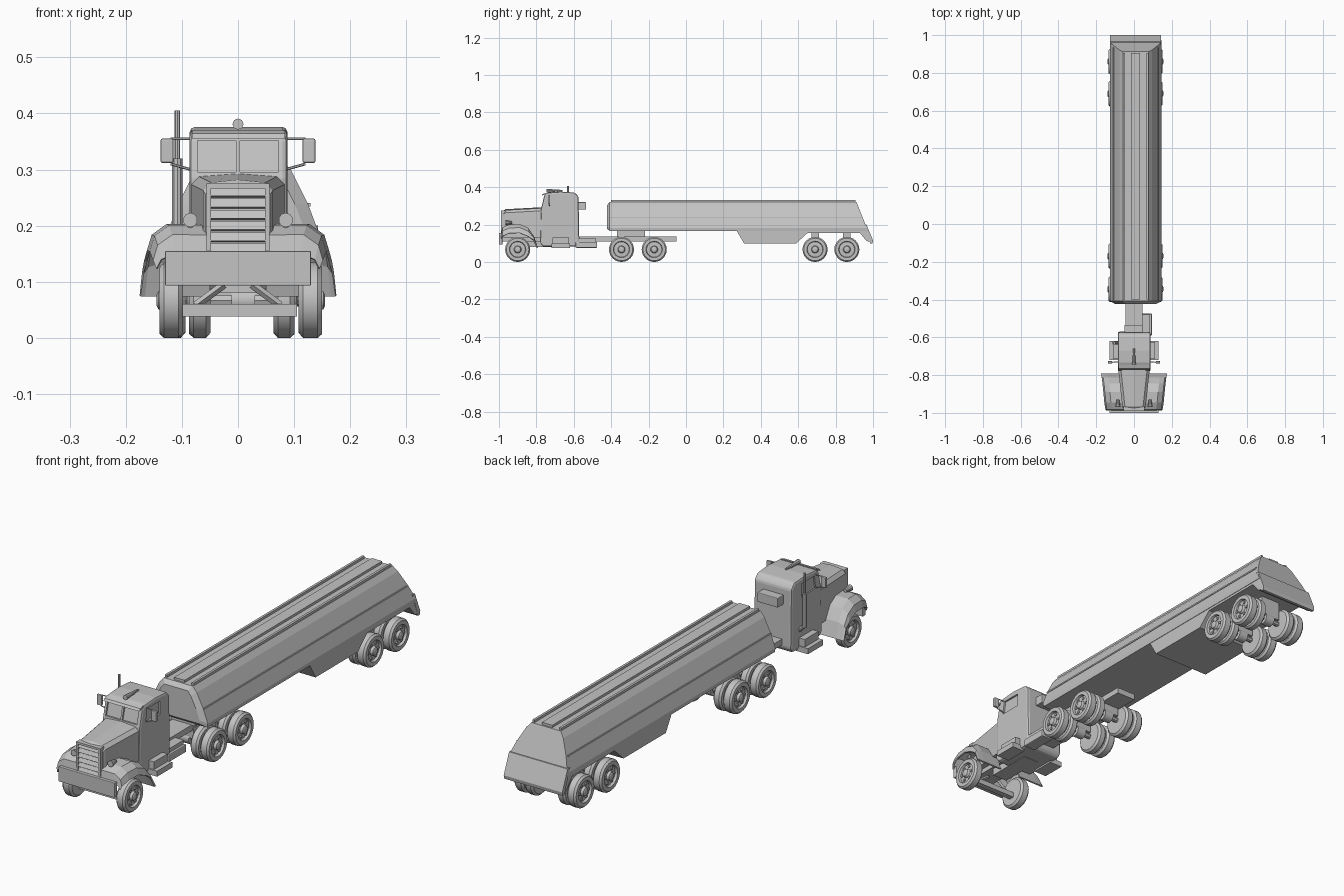
import bpy, bmesh, math
from mathutils import Vector, Matrix

cube = bpy.data.objects.get("Cube")
if cube:
    bpy.data.objects.remove(cube, do_unlink=True)

grey = bpy.data.materials.new("light_grey")
grey.use_nodes = True
colour = (0.55, 0.55, 0.55, 1)
grey.diffuse_color = colour
grey.node_tree.nodes["Principled BSDF"].inputs["Base Color"].default_value = colour

TRAILER_X = 0.009  # the trailer sits slightly off the tractor's centre line


def finish(name, bm, smooth=False, bevel=0):
    bmesh.ops.recalc_face_normals(bm, faces=bm.faces)
    mesh = bpy.data.meshes.new(name)
    bm.to_mesh(mesh)
    bm.free()
    mesh.materials.append(grey)
    if smooth:
        mesh.polygons.foreach_set("use_smooth", [True] * len(mesh.polygons))
        mesh.set_sharp_from_angle(angle=math.radians(35))
    ob = bpy.data.objects.new(name, mesh)
    bpy.context.collection.objects.link(ob)
    if bevel:
        mod = ob.modifiers.new("Bevel", 'BEVEL')
        mod.width, mod.segments, mod.limit_method = bevel, 2, 'ANGLE'
    return ob


def loft(name, rings, bevel=0):
    """Skin between closed rings of points and cap both ends."""
    bm = bmesh.new()
    rows = [[bm.verts.new(p) for p in ring] for ring in rings]
    n = len(rows[0])
    for a, b in zip(rows, rows[1:]):
        for i in range(n):
            j = (i + 1) % n
            bm.faces.new((a[i], a[j], b[j], b[i]))
    bm.faces.new(rows[0])
    bm.faces.new(rows[-1])
    return finish(name, bm, bevel=bevel)


def prism(name, x0, x1, profile, bevel=0):
    """Side profile in (y, z) extruded across x."""
    return loft(name, [[(x, y, z) for y, z in profile] for x in (x0, x1)], bevel)


def box(name, x0, x1, y0, y1, z0, z1, bevel=0):
    return prism(name, x0, x1, [(y0, z0), (y1, z0), (y1, z1), (y0, z1)], bevel)


def rod(name, a, b, r, sides=8, r2=None):
    a, b = Vector(a), Vector(b)
    bm = bmesh.new()
    turn = (b - a).to_track_quat('Z', 'Y').to_matrix().to_4x4()
    bmesh.ops.create_cone(bm, cap_ends=True, segments=sides, radius1=r,
                          radius2=r if r2 is None else r2, depth=(b - a).length,
                          matrix=Matrix.Translation((a + b) / 2) @ turn)
    return finish(name, bm, True)


def wheel(name, x, y, half, side):
    """Tyre, dished rim and hub turned around the axle, plus rim bosses."""
    w, steps = half, 24
    profile = [(0.012, -w), (0.058, -w), (0.067, -w + 0.008), (0.067, w - 0.008),
               (0.06, w), (0.044, w), (0.041, w - 0.01), (0.02, w - 0.008),
               (0.016, w + 0.002), (0.01, w + 0.005)]
    bm = bmesh.new()
    rings = []
    for k in range(steps):
        t = math.tau * k / steps
        rings.append([bm.verts.new((x + side * u, y + r * math.cos(t), 0.067 + r * math.sin(t)))
                      for r, u in profile])
    for k in range(steps):
        a, b = rings[k], rings[(k + 1) % steps]
        for i in range(len(profile) - 1):
            bm.faces.new((a[i], a[i + 1], b[i + 1], b[i]))
    for end in (0, -1):
        bm.faces.new([ring[end] for ring in rings])
    for k in range(6):
        t = math.tau * k / 6
        spot = Matrix.Translation((x + side * (w - 0.008), y + 0.03 * math.cos(t), 0.067 + 0.03 * math.sin(t)))
        bmesh.ops.create_cone(bm, cap_ends=True, segments=6, radius1=0.006, radius2=0.006, depth=0.008,
                              matrix=spot @ Matrix.Rotation(math.pi / 2, 4, 'Y'))
    finish(name, bm, True)


# Wheels and axles
for side, label in ((1, "left"), (-1, "right")):
    wheel(f"front_wheel_{label}", 0.005 + side * 0.124, -0.9, 0.021, side)
    for i, y in enumerate((-0.345, -0.17, 0.69, 0.86)):
        wheel(f"outer_wheel_{label}_{i}", 0.007 + side * 0.122, y, 0.021, side)
        wheel(f"inner_wheel_{label}_{i}", 0.007 + side * 0.075, y, 0.019, side)
for i, y in enumerate((-0.345, -0.17, 0.69, 0.86)):
    rod(f"axle_{i}", (-0.1, y, 0.067), (0.11, y, 0.067), 0.011)
    rod(f"differential_{i}", (-0.012, y, 0.067), (0.03, y, 0.067), 0.025, 12)
    box(f"axle_hanger_{i}", -0.04, 0.05, y - 0.02, y + 0.02, 0.075, 0.16 if y > 0 else 0.12)
box("front_axle", -0.105, 0.105, -0.912, -0.888, 0.038, 0.06)
for s in (1, -1):
    rod(f"axle_brace_{s}", (s * 0.075, -0.9, 0.058), (s * 0.025, -0.9, 0.095), 0.007, 4)

# Tractor frame and front end
box("frame", -0.045, 0.045, -0.98, -0.05, 0.11, 0.135)
box("engine_sump", -0.035, 0.035, -0.86, -0.66, 0.08, 0.13)
box("coupling_plate", -0.05, 0.06, -0.37, -0.22, 0.133, 0.168)
box("front_bumper", -0.13, 0.13, -1.0, -0.982, 0.093, 0.155, 0.002)
box("bumper_plate", -0.025, 0.012, -0.99, -0.975, 0.135, 0.147)


# Hood with chamfered shoulders, then grille slats
def hood_ring(y, half, top):
    c = 0.014
    return [(-half, y, 0.13), (half, y, 0.13), (half, y, top - c), (half - c, y, top),
            (0, y, top + 0.005), (c - half, y, top), (-half, y, top - c)]


loft("hood", [hood_ring(-0.975, 0.058, 0.27), hood_ring(-0.965, 0.062, 0.277),
              hood_ring(-0.765, 0.084, 0.288)])
for i in range(6):
    z = 0.15 + i * 0.02
    prism(f"grille_slat_{i}", -0.05, 0.05, [(-0.972, z), (-0.988, z + 0.003), (-0.98, z + 0.018), (-0.972, z + 0.018)])
for s in (1, -1):
    box(f"grille_side_{s}", min(s * 0.048, s * 0.056), max(s * 0.048, s * 0.056), -0.99, -0.97, 0.14, 0.27)
box("grille_cap", -0.056, 0.056, -0.99, -0.965, 0.266, 0.275)

# Fenders: an arch in side view, widening and dropping towards the outside
arch = [(-0.985, 0.15), (-0.98, 0.182), (-0.945, 0.198), (-0.89, 0.2), (-0.845, 0.18),
        (-0.815, 0.135), (-0.795, 0.075)]
for s in (1, -1):
    bm = bmesh.new()
    rows = []
    for x, drop in ((0.05, 0), (0.125, 0), (0.15, 0.018), (0.15, 0.045)):
        row = []
        for i, (y, z) in enumerate(arch):
            flare = (i / 6 - 0.45) * 0.03 * (x > 0.1)
            low = drop * min(1, max(0, z - 0.1) * 12)
            row.append(bm.verts.new((s * (x + flare + (0.008 if drop > 0.04 else 0)), y, z - low)))
        rows.append(row)
    for a, b in zip(rows, rows[1:]):
        for i in range(len(arch) - 1):
            bm.faces.new((a[i], a[i + 1], b[i + 1], b[i]))
    fender = finish(f"fender_{s}", bm)
    mod = fender.modifiers.new("Thickness", 'SOLIDIFY')
    mod.thickness, mod.offset = 0.006, 0
    rod(f"headlight_{s}", (s * 0.085, -0.965, 0.21), (s * 0.085, -0.93, 0.21), 0.013, 10, 0.007)
    rod(f"headlight_stalk_{s}", (s * 0.085, -0.95, 0.18), (s * 0.085, -0.95, 0.205), 0.006, 6)

# Cab with recessed windows
cab = prism("cab", -0.086, 0.088, [(-0.78, 0.1), (-0.775, 0.285), (-0.757, 0.358), (-0.74, 0.371), (-0.67, 0.376),
                                   (-0.595, 0.371), (-0.575, 0.35), (-0.57, 0.1), (-0.585, 0.082), (-0.765, 0.082)], 0.009)


def cut_window(name, x0, x1, profile):
    cutter = prism(name, x0, x1, profile)
    cutter.hide_render = True
    cutter.hide_set(True)
    cutter.display_type = 'WIRE'
    mod = cab.modifiers.new(name, 'BOOLEAN')
    mod.operation, mod.solver, mod.object = 'DIFFERENCE', 'EXACT', cutter


pane = [(-0.8, 0.296), (-0.765, 0.296), (-0.75, 0.352), (-0.8, 0.352)]
door_pane = [(-0.735, 0.295), (-0.64, 0.295), (-0.64, 0.35), (-0.725, 0.35)]
for s in (1, -1):
    cut_window(f"windshield_cutter_{s}", min(s * 0.004, s * 0.072), max(s * 0.004, s * 0.072), pane)
    cut_window(f"door_window_cutter_{s}", min(s * 0.08, s * 0.1), max(s * 0.08, s * 0.1), door_pane)
prism("sun_visor", -0.082, 0.084, [(-0.772, 0.355), (-0.745, 0.362), (-0.745, 0.37), (-0.765, 0.364)])
box("rear_cab_unit", -0.05, 0.045, -0.575, -0.535, 0.28, 0.32, 0.003)
rod("roof_horn", (0, -0.745, 0.381), (0, -0.66, 0.381), 0.01, 8, 0.004)
box("horn_mount", -0.004, 0.004, -0.7, -0.69, 0.37, 0.38)

# Mirrors, steps, exhaust stack and fuel box
for s in (1, -1):
    box(f"mirror_{s}", min(s * 0.115, s * 0.138), max(s * 0.115, s * 0.138), -0.738, -0.726, 0.312, 0.355, 0.003)
    for z in (0.31, 0.355):
        rod(f"mirror_arm_{s}_{z}", (s * 0.084, -0.73, z - (0.01 if z < 0.33 else 0)), (s * 0.12, -0.732, z), 0.0025, 6)
    lo, hi = sorted((s * 0.07, s * 0.13))
    box(f"lower_step_{s}", lo, hi, -0.72, -0.62, 0.075, 0.098)
    lo, hi = sorted((s * 0.07, s * 0.112))
    box(f"upper_step_{s}", lo, hi, -0.715, -0.625, 0.098, 0.13)
rod("muffler", (-0.108, -0.63, 0.18), (-0.108, -0.63, 0.32), 0.01, 10)
rod("exhaust_stack", (-0.108, -0.63, 0.3), (-0.108, -0.63, 0.405), 0.005, 8)
rod("exhaust_inlet", (-0.04, -0.63, 0.12), (-0.108, -0.63, 0.185), 0.008, 8)
box("fuel_box", 0.04, 0.095, -0.59, -0.475, 0.076, 0.108, 0.004)
box("fuel_box_lid", 0.04, 0.085, -0.585, -0.48, 0.108, 0.125)

# Trailer tank: one cross-section with a raked tail and a bulged nose
half_section = [(0.068, 0.32), (0.086, 0.298), (0.116, 0.238), (0.137, 0.182), (0.135, 0.165)]
section = half_section + [(-x, z) for x, z in reversed(half_section)]


def tank_ring(scale, station):
    return [(TRAILER_X + x * scale, station(z), 0.235 + (z - 0.235) * scale) for x, z in section]


loft("tank", [tank_ring(0.8, lambda z: -0.423), tank_ring(1, lambda z: -0.408),
              tank_ring(1, lambda z: 0.912 + (0.32 - z) * 0.4)])
prism("belly", TRAILER_X - 0.133, TRAILER_X + 0.133,
      [(0.27, 0.168), (0.31, 0.1), (0.59, 0.1), (0.65, 0.155), (0.93, 0.155), (0.965, 0.112),
       (0.992, 0.105), (0.97, 0.168)])
prism("tail_panel", TRAILER_X - 0.137, TRAILER_X + 0.134,
      [(0.95, 0.2), (0.965, 0.2), (1.0, 0.115), (0.997, 0.1), (0.985, 0.1)])
for x, w in ((-0.062, 0.005), (0, 0.024), (0.062, 0.005)):
    box(f"top_rail_{x}", TRAILER_X + x - w, TRAILER_X + x + w, -0.4, 0.905, 0.315, 0.33)
for s in (1, -1):
    x = TRAILER_X + s * 0.117
    box(f"side_rib_{s}", x - 0.003, x + 0.003, -0.405, 0.935, 0.234, 0.24)
